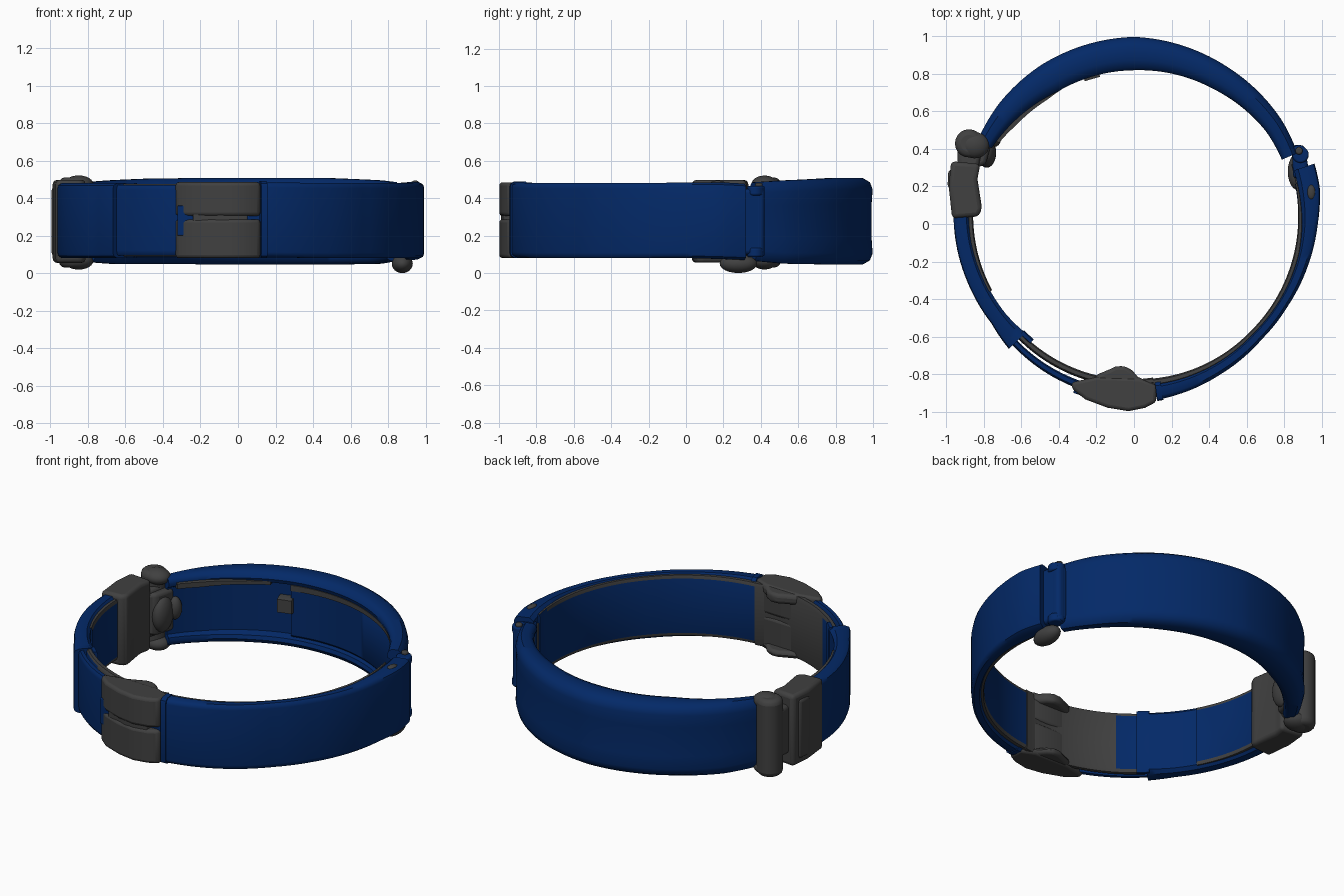
import bpy, bmesh, math
from mathutils import Vector

cube = bpy.data.objects.get("Cube")
if cube:
    bpy.data.objects.remove(cube)


def material(name, color):
    m = bpy.data.materials.new(name)
    m.use_nodes = True
    m.diffuse_color = color
    m.node_tree.nodes["Principled BSDF"].inputs["Base Color"].default_value = color
    return m


BLUE = material("navy blue webbing", (0.001, 0.022, 0.137, 1))
GREY = material("dark grey plastic", (0.052, 0.052, 0.052, 1))


def finish(name, bm, mats, bevel=0, rule=None, angle=40):
    """Turn a bmesh into a shaded object, colouring faces by an optional rule."""
    bmesh.ops.recalc_face_normals(bm, faces=bm.faces)
    bm.normal_update()
    if rule:
        for f in bm.faces:
            f.material_index = int(rule(f))
    me = bpy.data.meshes.new(name)
    bm.to_mesh(me)
    bm.free()
    ob = bpy.data.objects.new(name, me)
    bpy.context.collection.objects.link(ob)
    for m in mats:
        me.materials.append(m)
    bpy.ops.object.select_all(action="DESELECT")
    bpy.context.view_layer.objects.active = ob
    ob.select_set(True)
    if bevel:
        mod = ob.modifiers.new("soft edges", "BEVEL")
        mod.width, mod.segments, mod.limit_method = bevel, 3, "ANGLE"
    bpy.ops.object.shade_smooth_by_angle(angle=math.radians(angle))
    return ob


# Cross-sections: across the thickness (0 inner, 1 outer) and up the height
FLAT = [(0, .05), (0, .95), (.2, 1), (.75, 1), (.95, .97), (1, .93),
        (1, .07), (.95, .03), (.75, 0), (.2, 0)]
HALF_PAD = [(.97, .7), (1, .87), (.92, .95), (.7, 1), (.3, 1), (.08, .97),
            (0, .92), (.05, .87), (.3, .84)]
PADDED = HALF_PAD + [(u, 1 - v) for u, v in reversed(HALF_PAD)]


def band(name, stations, section=FLAT, mats=(BLUE,), rule=None, step=2):
    """Sweep a section round z; stations are (degrees, inner r, outer r, z0, z1)."""
    bm = bmesh.new()
    rows = []
    start, end = stations[0][0], stations[-1][0]
    count = round((end - start) / step)
    for i in range(count + 1):
        a = start + (end - start) * i / count
        k = max(j for j in range(len(stations) - 1) if stations[j][0] <= a)
        s, e = stations[k], stations[k + 1]
        t = (a - s[0]) / (e[0] - s[0])
        ri, ro, z0, z1 = [p + (q - p) * t for p, q in zip(s[1:], e[1:])]
        c, n = math.cos(math.radians(a)), math.sin(math.radians(a))
        rows.append([bm.verts.new(((ri + (ro - ri) * u) * c, (ri + (ro - ri) * u) * n,
                                   z0 + (z1 - z0) * v)) for u, v in section])
    for r, q in zip(rows, rows[1:]):
        for j in range(len(section)):
            k = (j + 1) % len(section)
            bm.faces.new((r[j], r[k], q[k], q[j]))
    bm.faces.new(rows[0])
    bm.faces.new(rows[-1])
    return finish(name, bm, mats, rule=rule)


def slab(name, outline, z0, z1, mat=GREY, bevel=.02):
    """Extrude a plan outline between two heights."""
    bm = bmesh.new()
    face = bm.faces.new([bm.verts.new((x, y, z0)) for x, y in outline])
    new = bmesh.ops.extrude_face_region(bm, geom=[face])["geom"]
    bmesh.ops.translate(bm, vec=(0, 0, z1 - z0),
                        verts=[v for v in new if isinstance(v, bmesh.types.BMVert)])
    return finish(name, bm, (mat,), bevel)


def post(name, x, y, r, z0, z1, mat=GREY, bevel=.01):
    ring = [(x + r * math.cos(i * math.tau / 20), y + r * math.sin(i * math.tau / 20))
            for i in range(20)]
    return slab(name, ring, z0, z1, mat, bevel)


def blob(name, center, size, mat=GREY):
    bm = bmesh.new()
    bmesh.ops.create_uvsphere(bm, u_segments=24, v_segments=12, radius=1)
    for v in bm.verts:
        v.co = Vector(center) + Vector(c * s for c, s in zip(v.co, size))
    return finish(name, bm, (mat,))


def rim_edge(f):
    return abs(f.normal.z) > .2


# Padded back band with its recessed lining
band("back_band", [(23.5, .86, .95, .065, .485), (35, .86, .963, .05, .495),
                   (60, .835, .975, .045, .508), (90, .82, .998, .045, .508),
                   (120, .815, .982, .05, .505), (138, .84, .965, .05, .495),
                   (152, .86, .945, .06, .485)], PADDED)
band("back_lining", [(28, .872, .92, .11, .45), (60, .85, .92, .11, .458),
                     (104, .835, .92, .11, .458)])
band("back_lining_strip", [(28, .866, .9, .425, .445), (60, .843, .9, .415, .445),
                           (104, .828, .9, .405, .445)], mats=(GREY,))
band("lining_tab", [(103, .805, .9, .27, .36), (109, .805, .9, .27, .36)], mats=(GREY,))
band("back_lining_edge", [(112, .822, .87, .43, .455), (125, .808, .87, .43, .455),
                          (140, .82, .87, .42, .455), (149, .84, .88, .42, .455)],
     mats=(GREY,))

# Front straps
band("front_left_strap", [(278, .86, .945, .085, .485), (300, .86, .925, .08, .48),
                          (318, .86, .918, .08, .48), (332, .872, .93, .08, .48),
                          (347, .887, .955, .08, .48),
                          (360, .895, .98, .08, .485), (371, .895, 1.01, .075, .485),
                          (378.5, .9, 1.015, .07, .478)])
band("front_left_lining", [(276, .83, .87, .095, .472), (318, .845, .87, .095, .472),
                           (350, .868, .9, .095, .472), (374, .885, .9, .095, .472)],
     mats=(BLUE, GREY), rule=rim_edge)
band("strap_fold", [(277.5, .85, .952, .08, .49), (279.5, .85, .952, .08, .49)], step=1)
band("front_right_strap", [(176, .88, .965, .08, .48), (188, .865, .953, .08, .48),
                           (200, .85, .94, .08, .48),
                           (215, .835, .927, .08, .48), (225, .82, .943, .08, .48)])
band("front_right_strap_end", [(224, .815, .85, .08, .48), (229, .815, .85, .08, .48)],
     step=1)
band("front_right_lining", [(176, .86, .89, .095, .468), (205, .835, .87, .095, .468)],
     mats=(BLUE, GREY), rule=rim_edge)
band("thin_strap", [(224, .88, .915, .095, .47), (254, .885, .928, .095, .47)])
band("thin_strap_lining", [(225, .835, .87, .09, .475), (266, .83, .87, .09, .475),
                           (277, .825, .86, .09, .475)],
     mats=(GREY, BLUE),
     rule=lambda f: f.calc_center_median().x < -.46 and abs(f.normal.z) < .2)

# Front clasp: two shells, a joining core and inner thumb pieces
shell = [(-.335, -.845), (-.33, -.88), (-.26, -.935), (-.14, -.98), (-.03, -.998),
         (.06, -.98), (.118, -.95), (.122, -.86), (.03, -.822), (-.2, -.815)]
thumb = [(-.24, -.85), (-.19, -.8), (-.13, -.775), (-.1, -.76), (-.05, -.757),
         (-.01, -.78), (.02, -.815), (.1, -.85), (0, -.9)]
slab("clasp_upper_shell", shell, .305, .485)
slab("clasp_lower_shell", shell, .08, .287)
slab("clasp_core", [(-.24, -.94), (-.1, -.98), (-.03, -.988), (.05, -.972),
                    (.05, -.84), (-.24, -.83)], .26, .33, bevel=.005)
slab("clasp_strap_insert", [(-.325, -.9), (-.25, -.925), (.118, -.935), (.115, -.87),
                            (-.31, -.86)], .2, .36, BLUE, .005)
slab("clasp_upper_thumb", thumb, .42, .48)
slab("clasp_lower_thumb", thumb, .085, .125)

# Right side buckle with its rounded locking post
block = [(-.97, .03), (-.83, .04), (-.81, .08), (-.835, .24), (-.82, .32),
         (-.975, .335), (-.988, .2)]
slab("side_buckle", block, .055, .497, bevel=.025)
slab("side_buckle_rib", [(-.995, .19), (-.9, .19), (-.9, .29), (-.99, .29)], .09, .46)
post("locking_post", -.88, .43, .075, .03, .51, bevel=.03)
for z in (.065, .475):
    blob("post_cap", (-.85, .42, z), (.078, .07, .046))
slab("post_link", [(-.94, .3), (-.83, .3), (-.8, .45), (-.94, .45)], .13, .43)
slab("inner_latch", [(-.86, .29), (-.79, .32), (-.755, .45), (-.82, .48)], .15, .41)
blob("latch_button", (-.785, .38, .27), (.05, .08, .11))
blob("latch_tip", (-.75, .45, .29), (.04, .04, .07))

# Left side hinge
post("hinge_barrel", .88, .385, .036, .09, .465, BLUE)
slab("hinge_link", [(.85, .24), (.935, .27), (.91, .42), (.84, .42)], .1, .45, BLUE)
for z in (.11, .44):
    post("hinge_ring", .888, .37, .044, z - .025, z + .025, BLUE)
slab("hinge_inner_plate", [(.868, .2), (.89, .2), (.86, .32), (.838, .32)], .13, .42,
     bevel=.006)
post("hinge_pin", .88, .39, .02, .2, .482)
blob("hinge_stud", (.945, .17, .48), (.022, .04, .014))
blob("hinge_knob", (.876, .28, .05), (.056, .1, .05))
